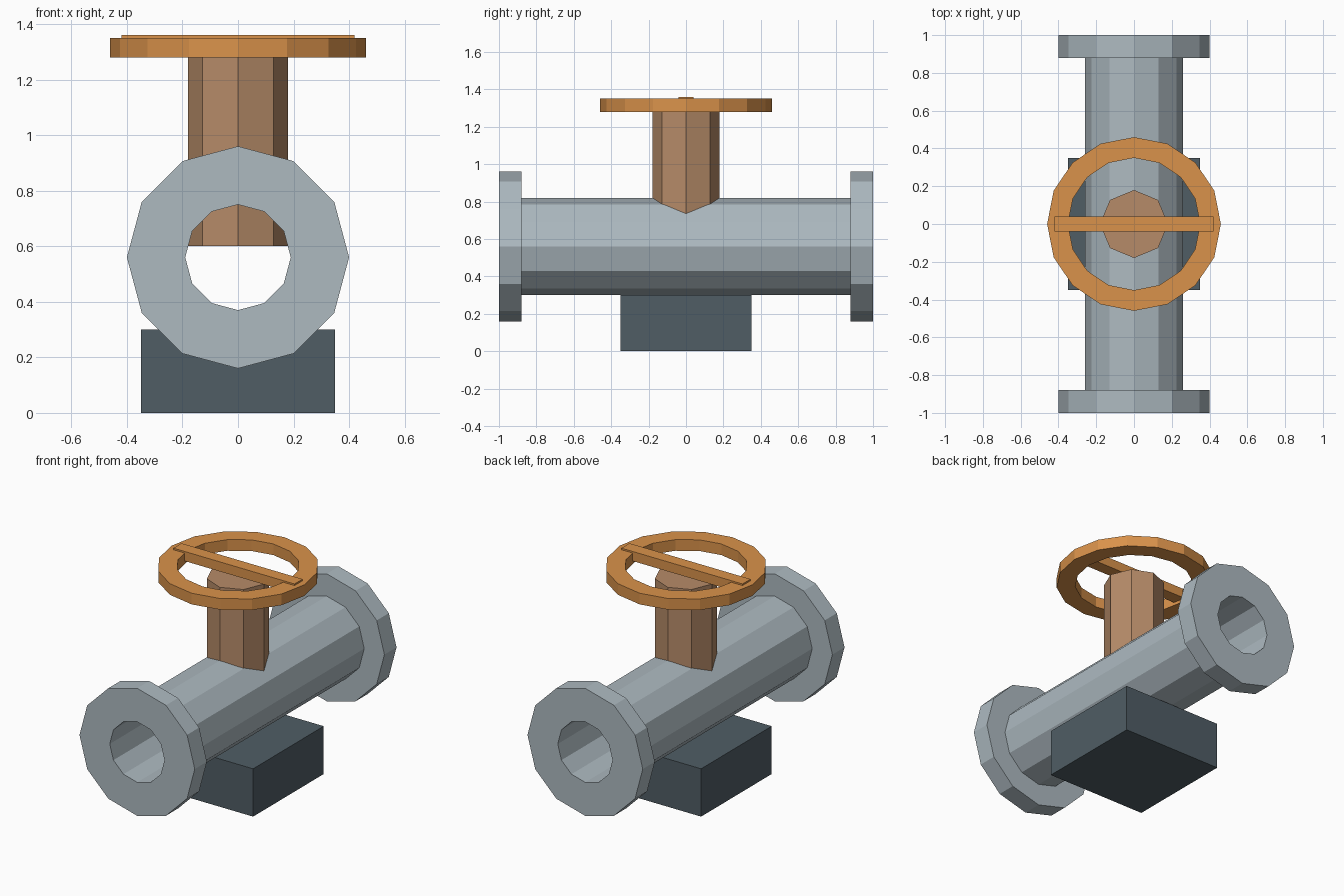
import bpy, bmesh, math

if "Cube" in bpy.data.objects:
    bpy.data.objects.remove(bpy.data.objects["Cube"])


def material(name, rgb):
    m = bpy.data.materials.new(name)
    m.diffuse_color = (*rgb, 1)
    m.use_nodes = True
    m.node_tree.nodes["Principled BSDF"].inputs["Base Color"].default_value = m.diffuse_color
    return m


def finish(name, bm, mat):
    bmesh.ops.recalc_face_normals(bm, faces=bm.faces)
    mesh = bpy.data.meshes.new(name)
    bm.to_mesh(mesh)
    bm.free()
    mesh.materials.append(mat)
    obj = bpy.data.objects.new(name, mesh)
    bpy.context.collection.objects.link(obj)
    return obj


def lathe(name, profile, sides, mat, axis="Z"):
    """Spin a closed (radius, height) loop about the Z or Y axis."""
    bm = bmesh.new()
    rings = []
    for i in range(sides):
        a = 2 * math.pi * i / sides
        c, s = math.cos(a), math.sin(a)
        rings.append([bm.verts.new((r * c, r * s, h) if axis == "Z" else (r * c, h, r * s))
                      for r, h in profile])
    n = len(profile)
    for i in range(sides):
        a, b = rings[i], rings[(i + 1) % sides]
        for j in range(n):
            k = (j + 1) % n
            bm.faces.new((a[j], b[j], b[k], a[k]))
    return finish(name, bm, mat)


def prism(name, radius, z0, z1, sides, mat):
    bm = bmesh.new()
    bmesh.ops.create_cone(bm, cap_ends=True, segments=sides,
                          radius1=radius, radius2=radius, depth=z1 - z0)
    bmesh.ops.translate(bm, verts=bm.verts, vec=(0, 0, (z0 + z1) / 2))
    return finish(name, bm, mat)


def box(name, size, z0, mat):
    bm = bmesh.new()
    bmesh.ops.create_cube(bm, size=1)
    bmesh.ops.scale(bm, verts=bm.verts, vec=size)
    bmesh.ops.translate(bm, verts=bm.verts, vec=(0, 0, z0 + size[2] / 2))
    return finish(name, bm, mat)


steel = material("pipe_grey", (0.42, 0.49, 0.53))
dark = material("base_slate", (0.08, 0.11, 0.13))
bronze = material("bronze", (0.47, 0.26, 0.14))
orange = material("wheel_orange", (0.70, 0.29, 0.07))

# Hollow pipe with a flange at each end
pipe = lathe("flanged_pipe",
             [(0.19, -1), (0.40, -1), (0.40, -0.88), (0.26, -0.88),
              (0.26, 0.88), (0.40, 0.88), (0.40, 1), (0.19, 1)],
             12, steel, "Y")
pipe.location.z = 0.56

# Support block under the pipe
box("base_block", (0.70, 0.70, 0.30), 0, dark)

# Octagonal bonnet, reaching into the bore
prism("bonnet", 0.18, 0.60, 1.28, 8, bronze)

# Handwheel rim and its single spoke
lathe("handwheel_rim", [(0.35, 1.28), (0.46, 1.28), (0.46, 1.35), (0.35, 1.35)], 16, orange)
box("handwheel_spoke", (0.84, 0.08, 0.06), 1.30, orange)
